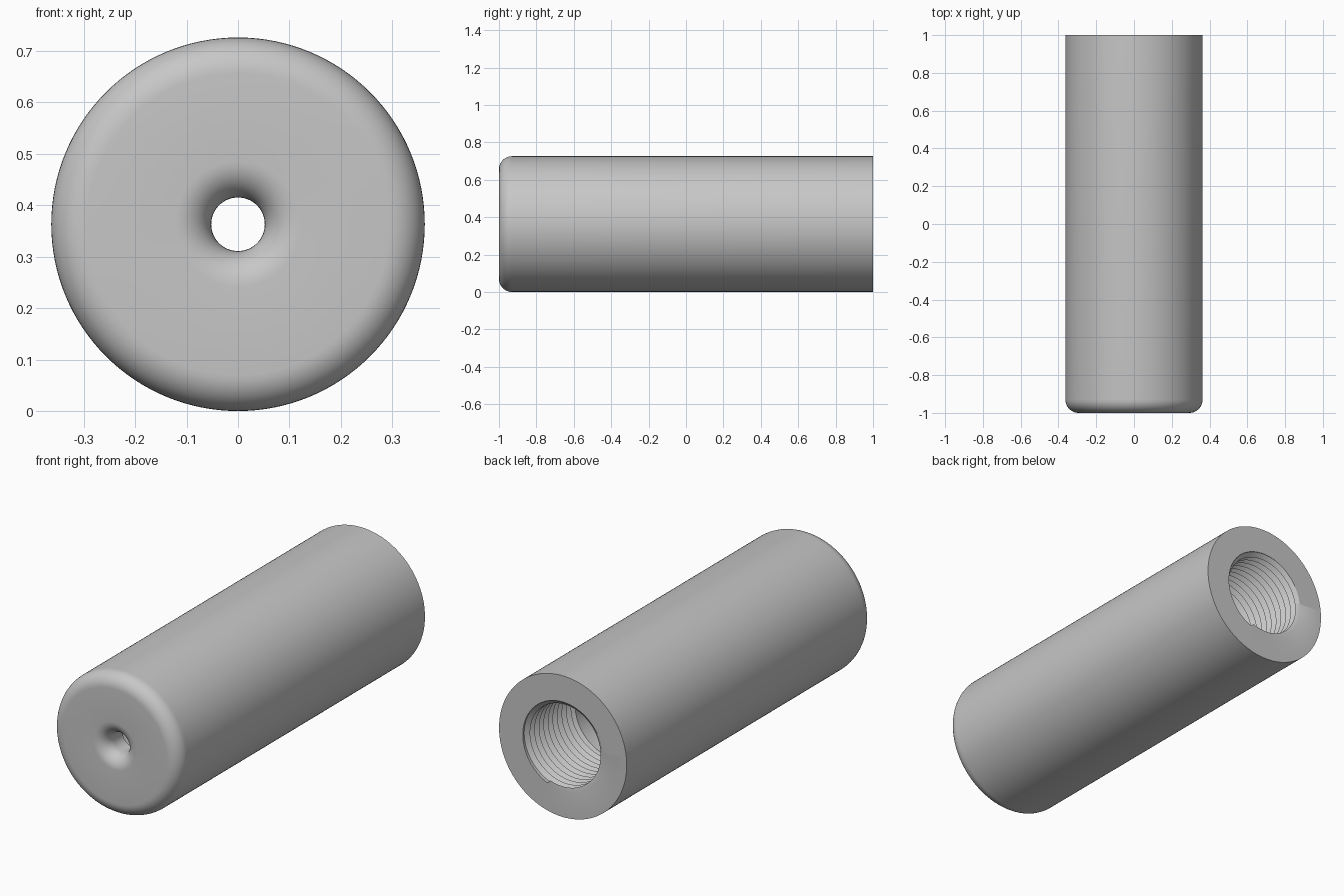
import bpy, bmesh
from math import sin, cos, pi

if "Cube" in bpy.data.objects:
    bpy.data.objects.remove(bpy.data.objects["Cube"])

SEGMENTS = 128
RADIUS = 0.363          # outer radius, also the height of the axis
FILLET = 0.07           # rounding on the front rim and front hole
HOLE = 0.052            # small front hole
RIM, BORE, MINOR = 0.228, 0.21, 0.207
PITCH = 0.037
THREAD_END = 0.6        # the thread runs from here to the back face
BORE_END = -0.86

bm = bmesh.new()


def point(radius, y, column):
    a = 2 * pi * column / SEGMENTS
    return bm.verts.new((radius * cos(a), y, RADIUS + radius * sin(a)))


def lathe(profile):
    """Spin a (radius, y) profile around the long axis."""
    rings = [[point(r, y, c) for c in range(SEGMENTS)] for r, y in profile]
    for a, b in zip(rings, rings[1:]):
        for c in range(SEGMENTS):
            d = (c + 1) % SEGMENTS
            bm.faces.new((a[c], a[d], b[d], b[c]))


def arc(radius, y, start, end, steps=10):
    angles = [start + (end - start) * i / steps for i in range(steps + 1)]
    return [(radius + FILLET * cos(a), y + FILLET * sin(a)) for a in angles]


# Body shell: back face, side, rounded front, front hole and inner bore
front = -1 + FILLET
lathe([(RIM, 1), (RADIUS, 1)]
      + arc(RADIUS - FILLET, front, 0, -pi / 2)
      + arc(HOLE + FILLET, front, -pi / 2, -pi)
      + [(HOLE, BORE_END), (BORE, BORE_END), (BORE, THREAD_END)])

# Helical thread: alternating crest and root rows, trimmed at both ends
rows = int((1 - THREAD_END) / PITCH * 2) + 4
grid = []
for k in range(-2, rows):
    row = []
    for c in range(SEGMENTS + 1):
        y = THREAD_END + PITCH * (k / 2 + c / SEGMENTS)
        r = RIM if k % 2 else MINOR
        if y <= THREAD_END:
            y, r = THREAD_END, BORE
        elif y >= 1:
            y, r = 1, RIM
        row.append(point(r, y, c))
    grid.append(row)
for a, b in zip(grid, grid[1:]):
    for c in range(SEGMENTS):
        quad = (a[c], a[c + 1], b[c + 1], b[c])
        if len({round(v.co.y, 5) for v in quad}) > 1:
            bm.faces.new(quad)

bmesh.ops.remove_doubles(bm, verts=bm.verts, dist=0.00005)
loose = [v for v in bm.verts if not v.link_faces]
bmesh.ops.delete(bm, geom=loose, context="VERTS")
bmesh.ops.recalc_face_normals(bm, faces=bm.faces)

mesh = bpy.data.meshes.new("threaded_sleeve")
bm.to_mesh(mesh)
bm.free()
sleeve = bpy.data.objects.new("threaded_sleeve", mesh)
bpy.context.collection.objects.link(sleeve)

# Plain grey metal
grey = bpy.data.materials.new("plain grey")
grey.use_nodes = True
colour = (0.57, 0.57, 0.57, 1)
grey.diffuse_color = colour
grey.node_tree.nodes["Principled BSDF"].inputs["Base Color"].default_value = colour
mesh.materials.append(grey)

# Smooth curves with sharp edges kept
bpy.ops.object.select_all(action="DESELECT")
sleeve.select_set(True)
bpy.context.view_layer.objects.active = sleeve
bpy.ops.object.shade_smooth_by_angle(angle=pi / 6)
